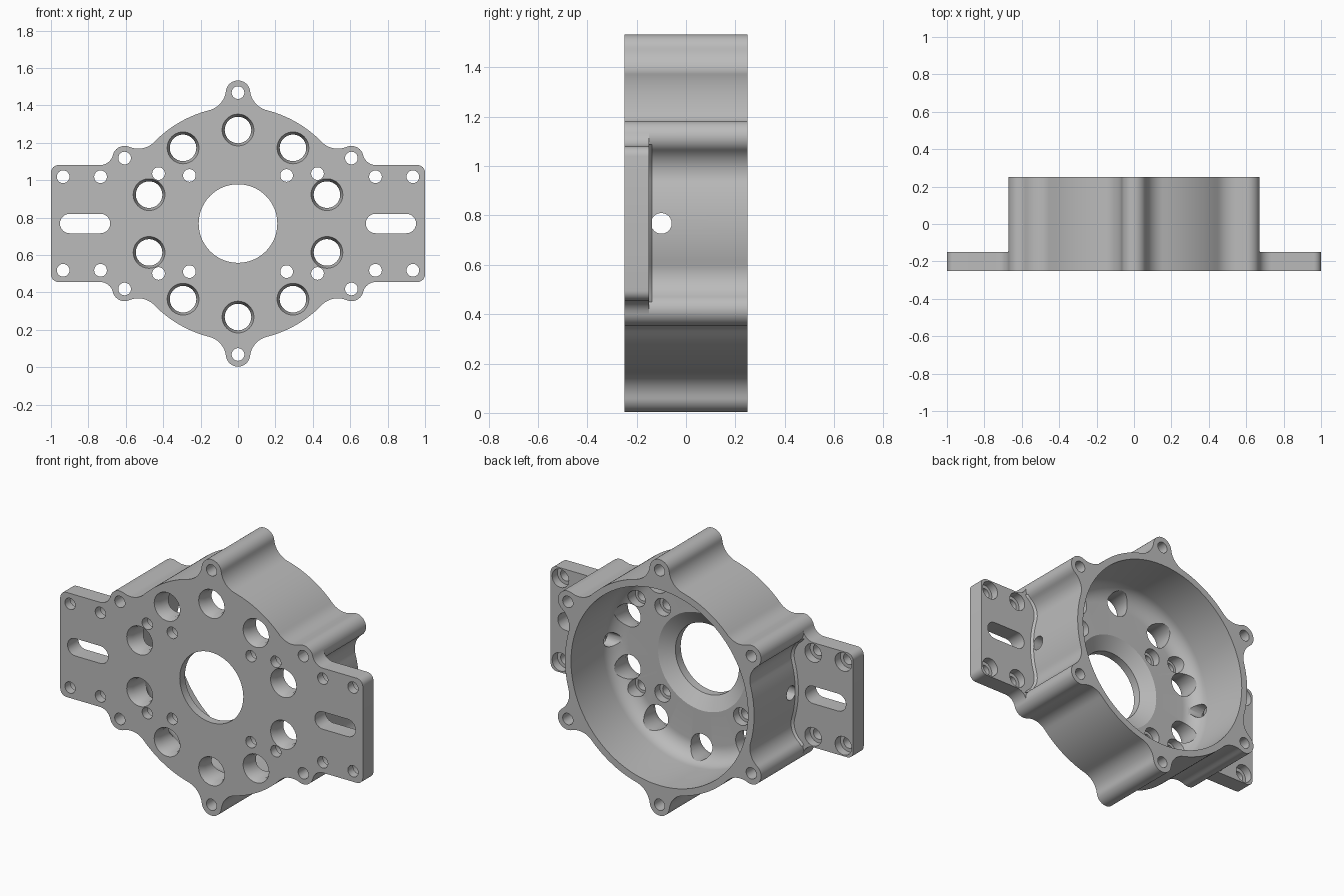
import bpy, bmesh, math
from math import sin, cos, pi, radians
from mathutils import Vector

cube = bpy.data.objects.get("Cube")
if cube:
    bpy.data.objects.remove(cube)

CZ = 0.768                      # height of the bore axis
FRONT, BACK, FLANGE = -0.25, 0.25, -0.15
BODY_R, LUG_D, LUG_R, BLEND = 0.625, 0.70, 0.065, 0.12

metal = bpy.data.materials.new("machined_grey")
metal.use_nodes = True
grey = (0.5, 0.5, 0.5, 1)
metal.diffuse_color = grey
metal.node_tree.nodes["Principled BSDF"].inputs["Base Color"].default_value = grey


def make_object(name, bm):
    bmesh.ops.recalc_face_normals(bm, faces=bm.faces)
    mesh = bpy.data.meshes.new(name)
    bm.to_mesh(mesh)
    bm.free()
    mesh.materials.append(metal)
    ob = bpy.data.objects.new(name, mesh)
    bpy.context.collection.objects.link(ob)
    return ob


def arc(cx, cz, r, a0, a1, n):
    return [(cx + r * cos(a0 + (a1 - a0) * i / n), cz + r * sin(a0 + (a1 - a0) * i / n))
            for i in range(n + 1)]


def prism(bm, outline, y0, y1):
    """Extrude an (x, z) outline along y."""
    rows = [[bm.verts.new((x, y, z + CZ)) for x, z in outline] for y in (y0, y1)]
    n = len(outline)
    for i in range(n):
        j = (i + 1) % n
        bm.faces.new((rows[0][i], rows[0][j], rows[1][j], rows[1][i]))
    bm.faces.new(rows[0])
    bm.faces.new(rows[1])


def lathe(bm, profile, x=0, z=0, n=40):
    """Closed turned solid about a y-parallel axis, profile of (radius, y)."""
    rings = [[bm.verts.new((x + r * cos(2 * pi * i / n), y, CZ + z + r * sin(2 * pi * i / n)))
              for i in range(n)] for r, y in profile]
    for a, b in zip(rings, rings[1:]):
        for i in range(n):
            j = (i + 1) % n
            bm.faces.new((a[i], a[j], b[j], b[i]))
    bm.faces.new(rings[0])
    bm.faces.new(rings[-1])


def boolean(target, tool, operation):
    mod = target.modifiers.new(operation, 'BOOLEAN')
    mod.operation, mod.object, mod.solver = operation, tool, 'EXACT'
    bpy.context.view_layer.objects.active = target
    bpy.ops.object.modifier_apply(modifier=mod.name)
    bpy.data.objects.remove(tool)


# Body outline: round housing with six lugs blended in by concave arcs
a, b = BODY_R + BLEND, LUG_R + BLEND
theta = math.acos((a * a + LUG_D ** 2 - b * b) / (2 * a * LUG_D))
fx, fz = a * cos(theta), a * sin(theta)           # blend centre beside a lug on +x
phi = math.atan2(fz, fx - LUG_D)                  # lug centre to blend centre
half = arc(LUG_D, 0, LUG_R, 0, phi, 10)
half += arc(fx, fz, BLEND, phi - pi, theta - pi, 12)[1:]
half += arc(0, 0, BODY_R, theta, pi / 6, 8)[1:]
sector = [(x, -z) for x, z in reversed(half[1:])] + half
outline = []
for k in range(6):
    t = radians(30 + 60 * k)
    outline += [(x * cos(t) - z * sin(t), x * sin(t) + z * cos(t)) for x, z in sector[:-1]]
bm = bmesh.new()
prism(bm, outline, FRONT, BACK)
housing = make_object("motor_housing", bm)

# Mounting flange with rounded corners, swept into the side lugs
lx, lz = LUG_D * cos(pi / 6), LUG_D * sin(pi / 6)
W, H, CORNER, SWEEP = 1.0, 0.3125, 0.04, 0.07
sz = H + SWEEP
sx = lx + math.sqrt((LUG_R + SWEEP) ** 2 - (sz - lz) ** 2)
quarter = arc(W - CORNER, H - CORNER, CORNER, 0, pi / 2, 6)
quarter += arc(sx, sz, SWEEP, -pi / 2, -pi + math.atan2(sz - lz, sx - lx), 8)
quarter.append((lx, lz - 0.01))
right = [(x, -z) for x, z in reversed(quarter)] + quarter
bm = bmesh.new()
prism(bm, right + [(-x, -z) for x, z in right], FRONT, FLANGE)
boolean(housing, make_object("flange", bm), 'UNION')

# Cavity with rounded floor edge, tapered recess and centre bore
R, FILLET = 0.585, 0.10
profile = [(0.21, -0.3), (0.21, -0.2), (0.29, FLANGE)]
profile += arc(R - FILLET, FLANGE + FILLET, FILLET, -pi / 2, 0, 10)
profile.append((R, 0.3))
bm = bmesh.new()
lathe(bm, profile, n=96)
boolean(housing, make_object("cavity_cutter", bm), 'DIFFERENCE')

# All drilled holes
bm = bmesh.new()
for k in range(10):             # vent holes with a front chamfer
    t = pi / 2 + k * pi / 5
    lathe(bm, [(0.089, -0.26), (0.085, FRONT), (0.071, -0.21), (0.071, 0)],
          0.5 * cos(t), 0.5 * sin(t))
for k in range(6):              # lug bolt holes
    t = radians(30 + 60 * k)
    lathe(bm, [(0.034, -0.3), (0.034, 0.3)], LUG_D * cos(t), LUG_D * sin(t), 24)
for sx_ in (-1, 1):
    for sz_ in (-1, 1):         # screw holes counterbored from the back
        for x, z, r in ((0.26, 0.257, 0.052), (0.425, 0.267, 0.05),
                        (0.735, 0.25, 0.055), (0.935, 0.25, 0.055)):
            lathe(bm, [(0.034, -0.3), (0.034, -0.2), (r, -0.2), (r, 0)],
                  sx_ * x, sz_ * z, 24)
    slot = arc(0.9, 0, 0.052, -pi / 2, pi / 2, 12) + arc(0.735, 0, 0.052, pi / 2, 1.5 * pi, 12)
    prism(bm, [(sx_ * x, z) for x, z in slot], -0.3, 0)
    # wire passage through the side wall
    ends = [[bm.verts.new((sx_ * x, -0.1 + 0.042 * cos(2 * pi * i / 24),
                           CZ + 0.042 * sin(2 * pi * i / 24))) for i in range(24)]
            for x in (0.5, 0.72)]
    for i in range(24):
        j = (i + 1) % 24
        bm.faces.new((ends[0][i], ends[0][j], ends[1][j], ends[1][i]))
    bm.faces.new(ends[0])
    bm.faces.new(ends[1])
boolean(housing, make_object("hole_cutter", bm), 'DIFFERENCE')

# Small weld-like fillet where the housing meets each flange
bm = bmesh.new()
for side in (-1, 1):
    path = [Vector((x, 0, z)) for x, z in outline if x > 0.5 and abs(z) < 0.32]
    path.sort(key=lambda p: p.z)
    rows = []
    for p in path:
        out = Vector((0.014, 0, 0))
        pts = [p - out, p + out, p - out * 0.1]
        rows.append([bm.verts.new((side * q.x, y, q.z + CZ))
                     for q, y in zip(pts, (-0.152, -0.151, -0.137))])
    for r0, r1 in zip(rows, rows[1:]):
        for i in range(3):
            j = (i + 1) % 3
            bm.faces.new((r0[i], r0[j], r1[j], r1[i]))
    bm.faces.new(rows[0])
    bm.faces.new(rows[-1])
fillet = make_object("flange_fillet", bm)

for ob in (housing, fillet):
    bpy.ops.object.select_all(action='DESELECT')
    ob.select_set(True)
    bpy.context.view_layer.objects.active = ob
    bpy.ops.object.shade_smooth_by_angle(angle=radians(30))
